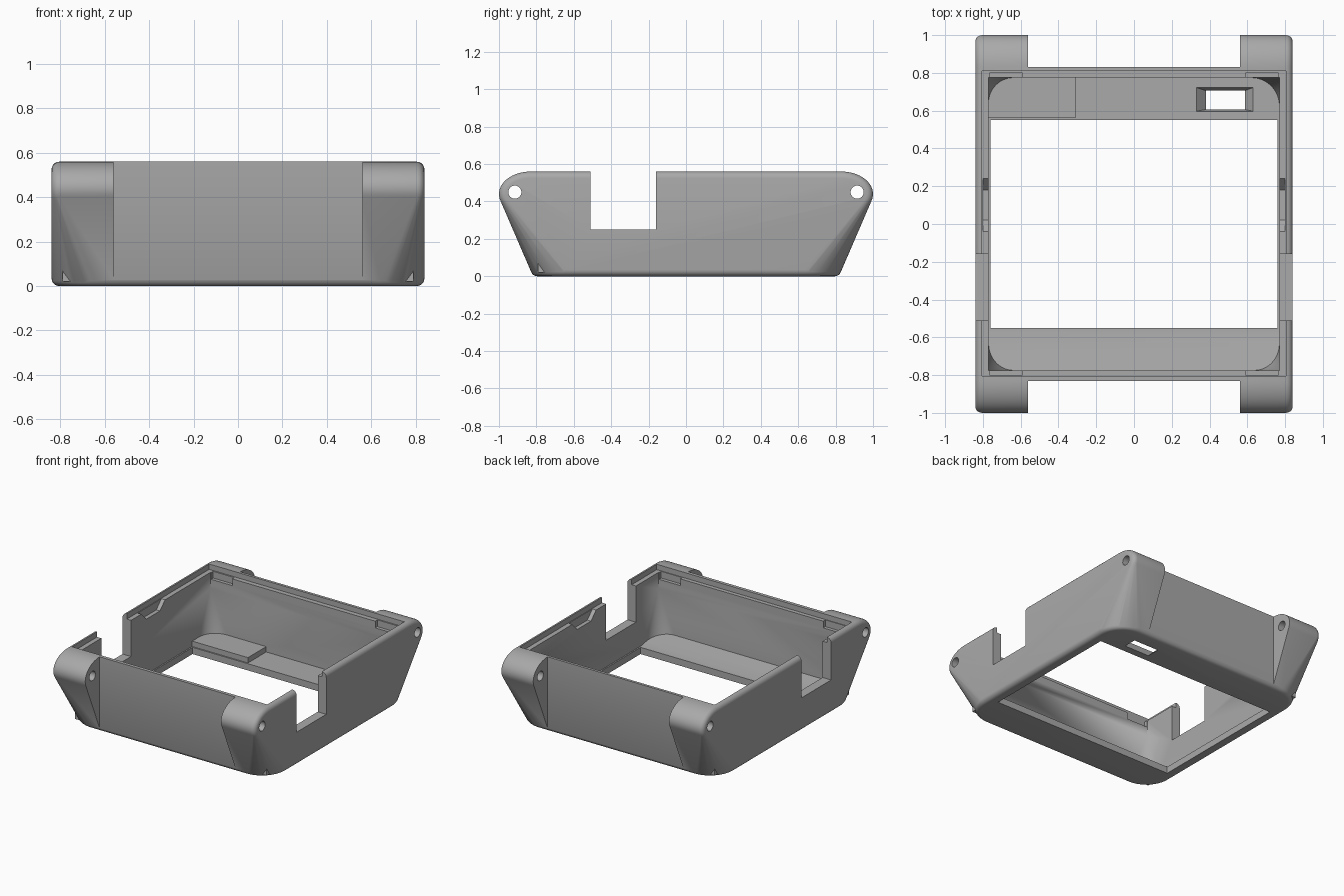
import bpy, bmesh, math
from mathutils import Vector

cube = bpy.data.objects.get("Cube")
if cube:
    bpy.data.objects.remove(cube)

grey = bpy.data.materials.new("case grey")
grey.use_nodes = True
grey.diffuse_color = (0.4, 0.4, 0.4, 1)
grey.node_tree.nodes["Principled BSDF"].inputs["Base Color"].default_value = (0.4, 0.4, 0.4, 1)


def hull(name, points):
    """Convex solid around a set of points."""
    bm = bmesh.new()
    for p in points:
        bm.verts.new(p)
    bmesh.ops.remove_doubles(bm, verts=bm.verts, dist=0.0005)
    out = bmesh.ops.convex_hull(bm, input=bm.verts)
    junk = set(out["geom_interior"]) | set(out["geom_unused"])
    bmesh.ops.delete(bm, geom=[v for v in junk if isinstance(v, bmesh.types.BMVert)], context="VERTS")
    bmesh.ops.dissolve_limit(bm, angle_limit=0.005, verts=bm.verts, edges=bm.edges)
    bmesh.ops.recalc_face_normals(bm, faces=bm.faces)
    mesh = bpy.data.meshes.new(name)
    bm.to_mesh(mesh)
    bm.free()
    mesh.materials.append(grey)
    obj = bpy.data.objects.new(name, mesh)
    bpy.context.collection.objects.link(obj)
    return obj


def box(name, x, y, z):
    return hull(name, [(a, b, c) for a in x for b in y for c in z])


def ring(hx, hy, r, z, steps=12):
    """Rounded rectangle outline at height z."""
    pts = []
    for sx in (-1, 1):
        for sy in (-1, 1):
            for i in range(steps + 1):
                a = math.pi / 2 * i / steps
                pts.append((sx * (hx - r + r * math.cos(a)), sy * (hy - r + r * math.sin(a)), z))
    return pts


def combine(target, tool, operation="DIFFERENCE"):
    mod = target.modifiers.new("combine", "BOOLEAN")
    mod.operation = operation
    mod.solver = "EXACT"
    mod.object = tool
    bpy.context.view_layer.update()
    graph = bpy.context.evaluated_depsgraph_get()
    mesh = bpy.data.meshes.new_from_object(target.evaluated_get(graph))
    target.modifiers.clear()
    target.data = mesh
    bpy.data.objects.remove(tool)


# Outer body: rounded base swept up to four rounded strap lugs
W, FILLET = 0.84, 0.035
points = []
for i in range(6):
    a = math.pi / 2 * i / 5
    inset = FILLET * (1 - math.sin(a))
    points += ring(W - inset, 0.83 - inset, 0.2 - inset, FILLET * (1 - math.cos(a)))
    # lug outline, shrinking towards its outer end
    for j in range(17):
        t = math.radians(-25 + 115 * j / 16)
        y = 0.83 + (0.17 - inset) * math.cos(t)
        z = 0.44 + (0.12 - inset) * math.sin(t)
        points += [(sx * (W - FILLET + FILLET * math.cos(a)), sy * y, z)
                   for sx in (-1, 1) for sy in (-1, 1)]
case = hull("watch_case", points)

# Gaps between the lugs and the spring bar holes
for s in (-1, 1):
    combine(case, box("lug_gap", (-0.56, 0.56), (s * 0.83, s * 1.2), (-0.1, 0.7)))
    circle = [(x, s * 0.915 + 0.035 * math.cos(i * math.pi / 12), 0.45 + 0.035 * math.sin(i * math.pi / 12))
              for i in range(24) for x in (-1, 1)]
    combine(case, hull("bar_hole", circle))

# Cavity: square at the rim, rounded corners at the floor
corners = [(sx * 0.77, sy * 0.775, z) for sx in (-1, 1) for sy in (-1, 1) for z in (0.4, 0.7)]
combine(case, hull("cavity", ring(0.77, 0.775, 0.15, 0.05) + corners))
combine(case, box("lid_recess", (-0.805, 0.805), (-0.805, 0.81), (0.52, 0.7)))

# Raised floor step and sloping floor ledge
combine(case, box("floor_step", (-0.79, -0.31), (0.56, 0.79), (0.02, 0.09)), "UNION")
combine(case, hull("floor_ledge", [(x, y, z) for x in (-0.79, 0.79)
                                   for y, z in ((-0.79, 0.02), (-0.79, 0.09), (-0.54, 0.02), (-0.54, 0.045))]), "UNION")
combine(case, box("floor_opening", (-0.76, 0.76), (-0.55, 0.55), (-0.1, 0.2)))

# Flared slot through the floor
combine(case, hull("floor_slot", [(x, y, z) for x0, x1, y0, y1, z in
                                  ((0.40, 0.57, 0.61, 0.70, -0.02), (0.40, 0.57, 0.61, 0.70, 0.005),
                                   (0.32, 0.64, 0.595, 0.725, 0.06))
                                  for x in (x0, x1) for y in (y0, y1)]))

# Openings in both side walls, shallow thumb dips and corner clip pockets
combine(case, box("side_notch", (-1, 1), (-0.51, -0.16), (0.25, 0.7)))
for s in (-1, 1):
    combine(case, hull("side_dip", [(s * x, y, z) for x in (0.75, 0.8)
                                    for y, z in ((-0.05, 0.53), (0.25, 0.53), (0.02, 0.46), (0.18, 0.46))]))
    for e in (-1, 1):
        combine(case, box("clip_pocket", (s * 0.59, s * 0.765), (e * 0.75, e * 0.8), (0.47, 0.53)))

# Smooth the rounded areas only
bpy.ops.object.select_all(action="DESELECT")
case.select_set(True)
bpy.context.view_layer.objects.active = case
bpy.ops.object.shade_smooth_by_angle(angle=math.radians(30))
